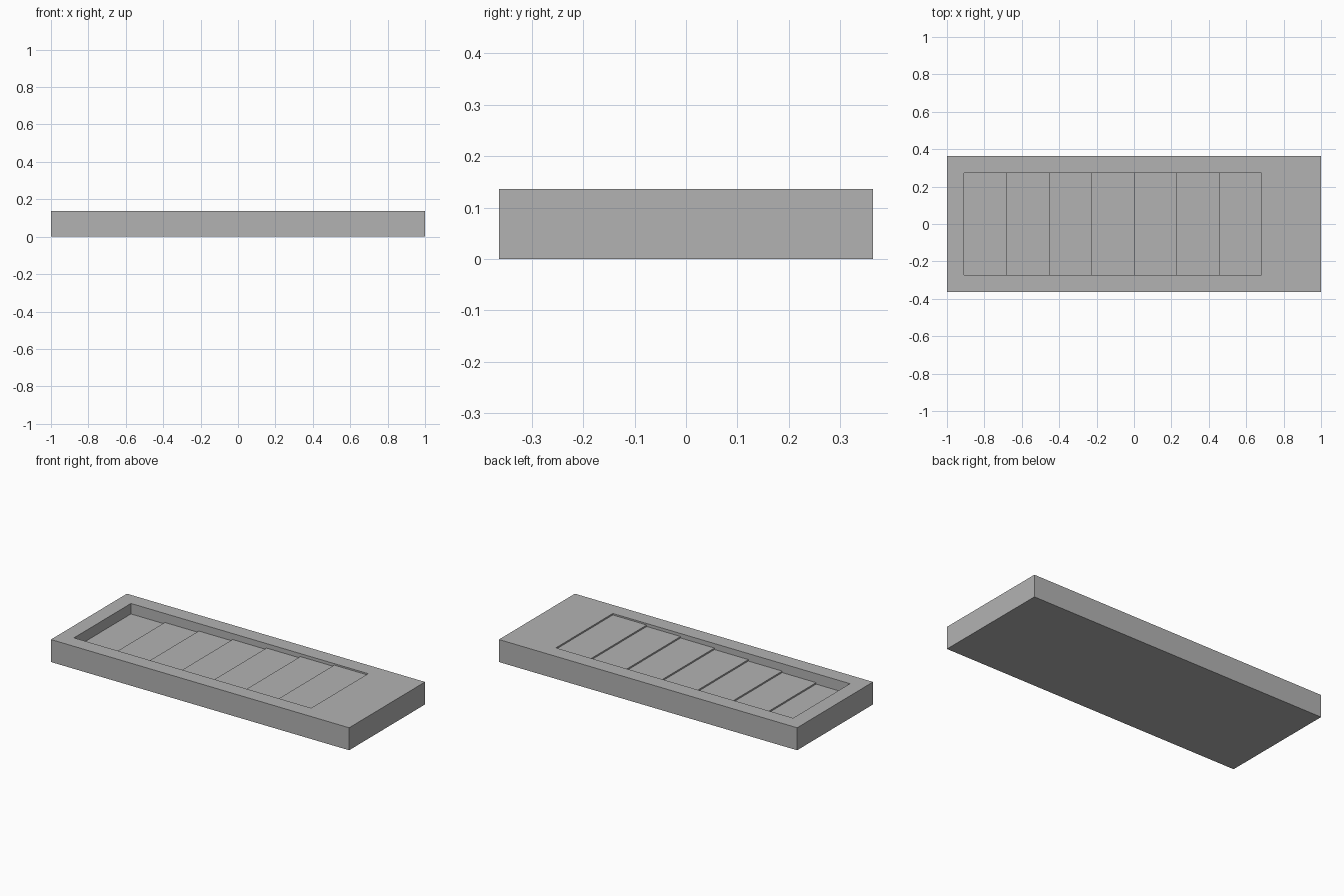
import bpy
import bmesh

cube = bpy.data.objects.get("Cube")
if cube:
    bpy.data.objects.remove(cube, do_unlink=True)

U = 1 / 22                      # layout unit
HALF_LENGTH, HALF_WIDTH, HEIGHT = 22 * U, 8 * U, 3 * U
POCKET_HALF_WIDTH = 6 * U
POCKET_START, TREAD = -20 * U, 5 * U
STEPS, RISE = 7, 0.2 * U

grey = bpy.data.materials.new("grey")
grey.use_nodes = True
colour = (0.45, 0.45, 0.45, 1)
grey.diffuse_color = colour
grey.node_tree.nodes["Principled BSDF"].inputs["Base Color"].default_value = colour

# Stepped floor outline in x and z, deepest at the right-hand start
floor = []
for i in range(STEPS):
    z = HEIGHT - (STEPS - i) * RISE
    x = POCKET_START + i * TREAD
    floor += [(x, z), (x + TREAD, z)]
pocket = [(POCKET_START, HEIGHT)] + floor + [(POCKET_START + STEPS * TREAD, HEIGHT)]

bm = bmesh.new()


def face(points):
    bm.faces.new([bm.verts.new(p) for p in points])


def rectangle(x0, x1, y0, y1, z):
    return [(x0, y0, z), (x1, y0, z), (x1, y1, z), (x0, y1, z)]


# Block underside and outer walls
base = rectangle(-HALF_LENGTH, HALF_LENGTH, -HALF_WIDTH, HALF_WIDTH, 0)
rim = [(x, y, HEIGHT) for x, y, z in base]
hole = rectangle(pocket[0][0], pocket[-1][0], -POCKET_HALF_WIDTH, POCKET_HALF_WIDTH, HEIGHT)
face(base[::-1])
for i in range(4):
    j = (i + 1) % 4
    face([base[i], base[j], rim[j], rim[i]])
    # Flat rim around the pocket
    face([rim[i], rim[j], hole[j], hole[i]])

# End wall, treads and risers
for (xa, za), (xb, zb) in zip(pocket, pocket[1:]):
    face([(xa, -POCKET_HALF_WIDTH, za), (xb, -POCKET_HALF_WIDTH, zb),
          (xb, POCKET_HALF_WIDTH, zb), (xa, POCKET_HALF_WIDTH, za)])

# Pocket side walls, one panel per tread
for (xa, za), (xb, zb) in zip(floor[::2], floor[1::2]):
    for side in (-1, 1):
        y = side * POCKET_HALF_WIDTH
        panel = [(xa, y, za), (xa, y, HEIGHT), (xb, y, HEIGHT), (xb, y, zb)]
        face(panel if side < 0 else panel[::-1])

bmesh.ops.remove_doubles(bm, verts=bm.verts, dist=0.0001)
mesh = bpy.data.meshes.new("stepped_tray")
bm.to_mesh(mesh)
bm.free()
mesh.materials.append(grey)
tray = bpy.data.objects.new("stepped_tray", mesh)
bpy.context.collection.objects.link(tray)
